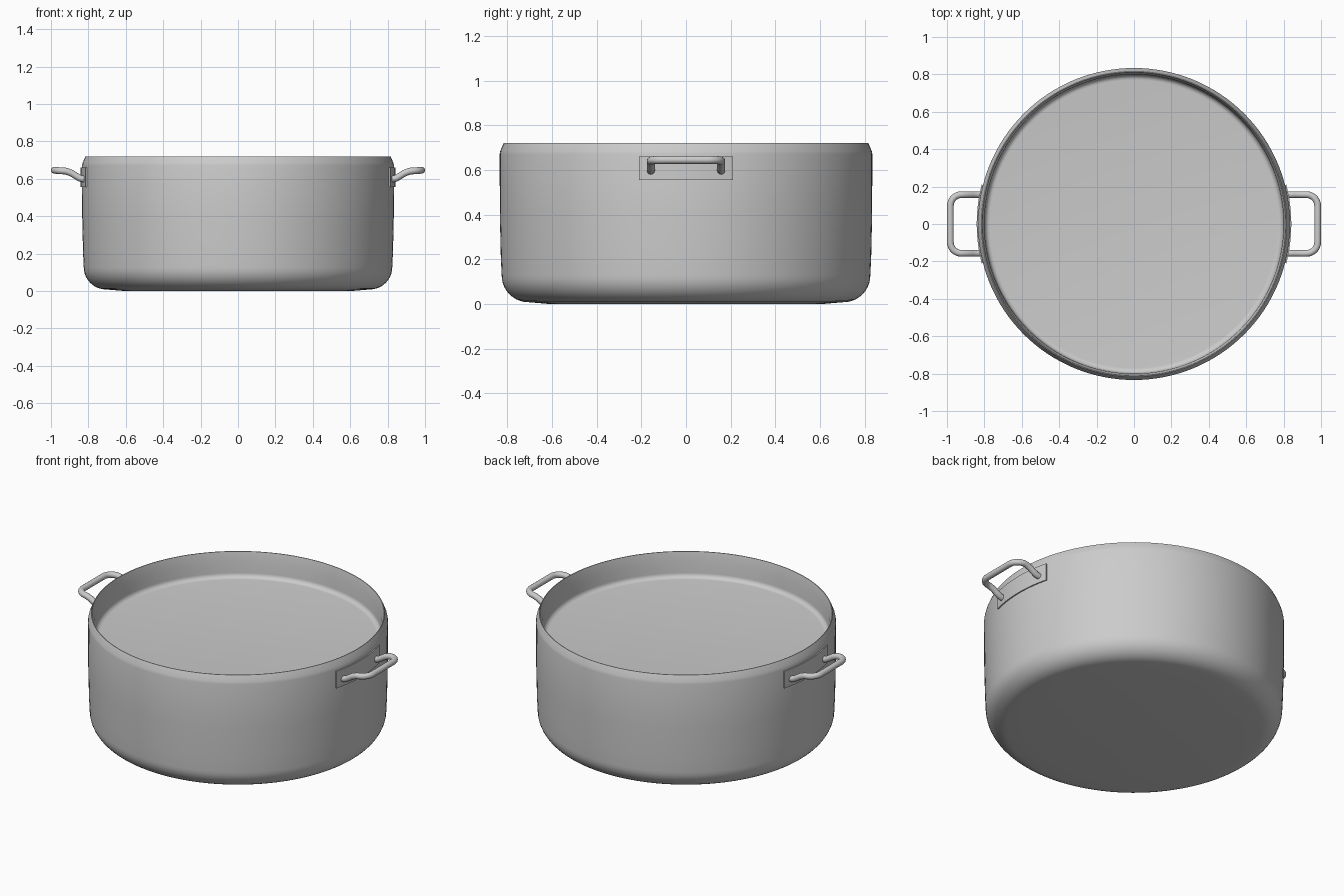
import bpy, bmesh, math
from mathutils import Vector

if "Cube" in bpy.data.objects:
    bpy.data.objects.remove(bpy.data.objects["Cube"])


def finish(bm, name, angle=35):
    bmesh.ops.recalc_face_normals(bm, faces=bm.faces)
    me = bpy.data.meshes.new(name)
    bm.to_mesh(me)
    bm.free()
    ob = bpy.data.objects.new(name, me)
    bpy.context.collection.objects.link(ob)
    bpy.ops.object.select_all(action='DESELECT')
    ob.select_set(True)
    bpy.context.view_layer.objects.active = ob
    bpy.ops.object.shade_smooth_by_angle(angle=math.radians(angle))
    return ob


def lathe(name, profile, steps=128):
    bm = bmesh.new()
    vs = [bm.verts.new((r, 0, z)) for r, z in profile]
    es = [bm.edges.new(p) for p in zip(vs, vs[1:])]
    bmesh.ops.spin(bm, geom=vs + es, axis=(0, 0, 1), cent=(0, 0, 0),
                   angle=2 * math.pi, steps=steps, use_duplicate=False)
    bmesh.ops.remove_doubles(bm, verts=bm.verts, dist=1e-5)
    return finish(bm, name)


# Pot: underside, rounded base corner, wall, tapered rim, inner wall, inner floor
corner = [(0.705 + 0.12 * math.sin(t), 0.128 - 0.12 * math.cos(t))
          for t in (math.pi / 2 * i / 10 for i in range(11))]
fillet = [(0.77 + 0.028 * math.cos(t), 0.595 - 0.028 * math.sin(t))
          for t in (math.pi / 2 * i / 6 for i in range(7))]
lathe("pot_body", [(0, 0), (0.61, 0)] + corner
      + [(0.829, 0.22), (0.833, 0.4), (0.834, 0.67), (0.831, 0.685),
         (0.816, 0.72), (0.812, 0.72), (0.80, 0.66)] + fillet + [(0, 0.567)])


def mounting_plate(name, side):
    # Curved plate hugging the wall
    bm = bmesh.new()
    n, half = 16, math.asin(0.21 / 0.841)
    rings = []
    for i in range(n + 1):
        a = -half + 2 * half * i / n
        rings.append([bm.verts.new((side * r * math.cos(a), r * math.sin(a), z))
                      for r, z in ((0.826, 0.555), (0.841, 0.555),
                                   (0.841, 0.66), (0.826, 0.66))])
    for a, b in zip(rings, rings[1:]):
        for k in range(4):
            bm.faces.new((a[k], a[(k + 1) % 4], b[(k + 1) % 4], b[k]))
    bm.faces.new(rings[0])
    bm.faces.new(rings[-1])
    finish(bm, name)


def handle_path():
    # Half of the loop: out from the wall, rising, then round the corner
    half = [(0.815, 0.157, 0.596), (0.845, 0.157, 0.602), (0.868, 0.157, 0.616),
            (0.89, 0.157, 0.630), (0.912, 0.157, 0.638)]
    for i in range(9):
        t = math.pi / 2 * i / 8
        half.append((0.922 + 0.06 * math.sin(t), 0.097 + 0.06 * math.cos(t),
                     0.641 + 0.004 * math.sin(t)))
    return half + [(x, -y, z) for x, y, z in reversed(half)]


def handle(name, side, radius=0.018, sides=16):
    pts = [Vector((side * x, y, z)) for x, y, z in handle_path()]
    bm = bmesh.new()
    rings = []
    for i, p in enumerate(pts):
        tan = (pts[min(i + 1, len(pts) - 1)] - pts[max(i - 1, 0)]).normalized()
        u = tan.cross(Vector((0, 0, 1))).normalized()
        w = u.cross(tan)
        rings.append([bm.verts.new(p + radius * (math.cos(a) * u + math.sin(a) * w))
                      for a in (2 * math.pi * k / sides for k in range(sides))])
    for a, b in zip(rings, rings[1:]):
        for k in range(sides):
            j = (k + 1) % sides
            bm.faces.new((a[k], a[j], b[j], b[k]))
    bm.faces.new(rings[0])
    bm.faces.new(rings[-1])
    finish(bm, name)


for side, label in ((1, "right"), (-1, "left")):
    mounting_plate(label + "_mounting_plate", side)
    handle(label + "_handle", side)
